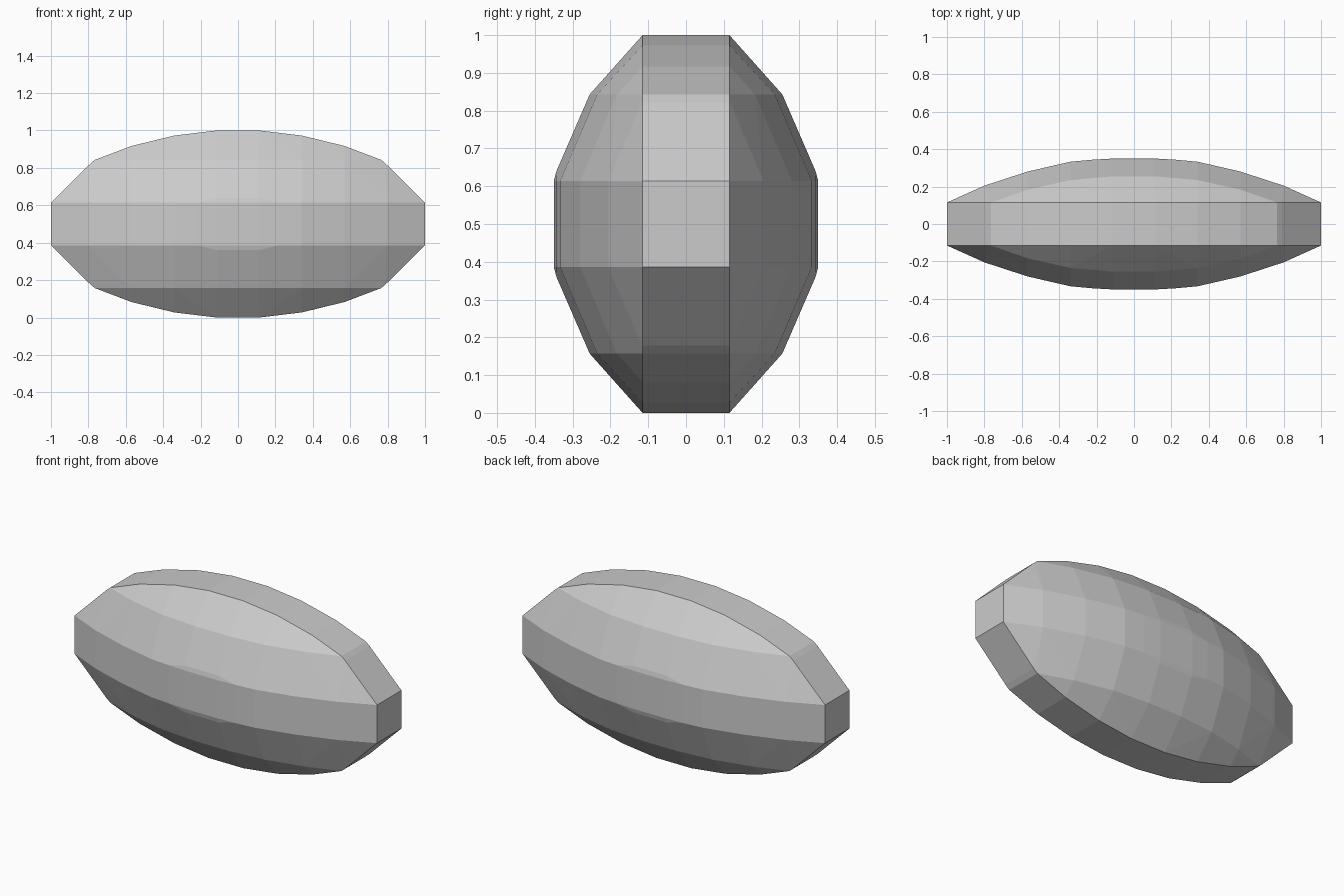
import bpy, bmesh
from itertools import product

if "Cube" in bpy.data.objects:
    bpy.data.objects.remove(bpy.data.objects["Cube"])

# one octant of the faceted pod, as (x, y, height above or below the middle)
octant = [
    # flat rim band around the outline
    (1.0, .115, .114), (.79, .115, .322), (.765, .115, .343),
    (.57, .115, .417), (.34, .115, .473), (.115, .115, .5),
    # shoulder ring
    (.57, .183, .343), (.34, .235, .343), (.11, .255, .343),
    # widest ring
    (.80, .205, .114), (.57, .28, .114), (.34, .333, .114),
    (.22, .344, .114), (.11, .35, .114),
    # slight raised centre
    (.11, .343, .14),
]

# mirror to all eight octants and wrap in flat facets
bm = bmesh.new()
for x, y, z in octant:
    for sx, sy, sz in product((-1, 1), repeat=3):
        bm.verts.new((sx * x, sy * y, .5 + sz * z))
bmesh.ops.convex_hull(bm, input=bm.verts[:])
bmesh.ops.delete(bm, geom=[v for v in bm.verts if not v.link_faces], context='VERTS')
bmesh.ops.dissolve_limit(bm, angle_limit=.01, verts=bm.verts[:], edges=bm.edges[:])
bmesh.ops.recalc_face_normals(bm, faces=bm.faces[:])

mesh = bpy.data.meshes.new("faceted_pod")
bm.to_mesh(mesh)
bm.free()
bpy.context.collection.objects.link(bpy.data.objects.new("faceted_pod", mesh))
